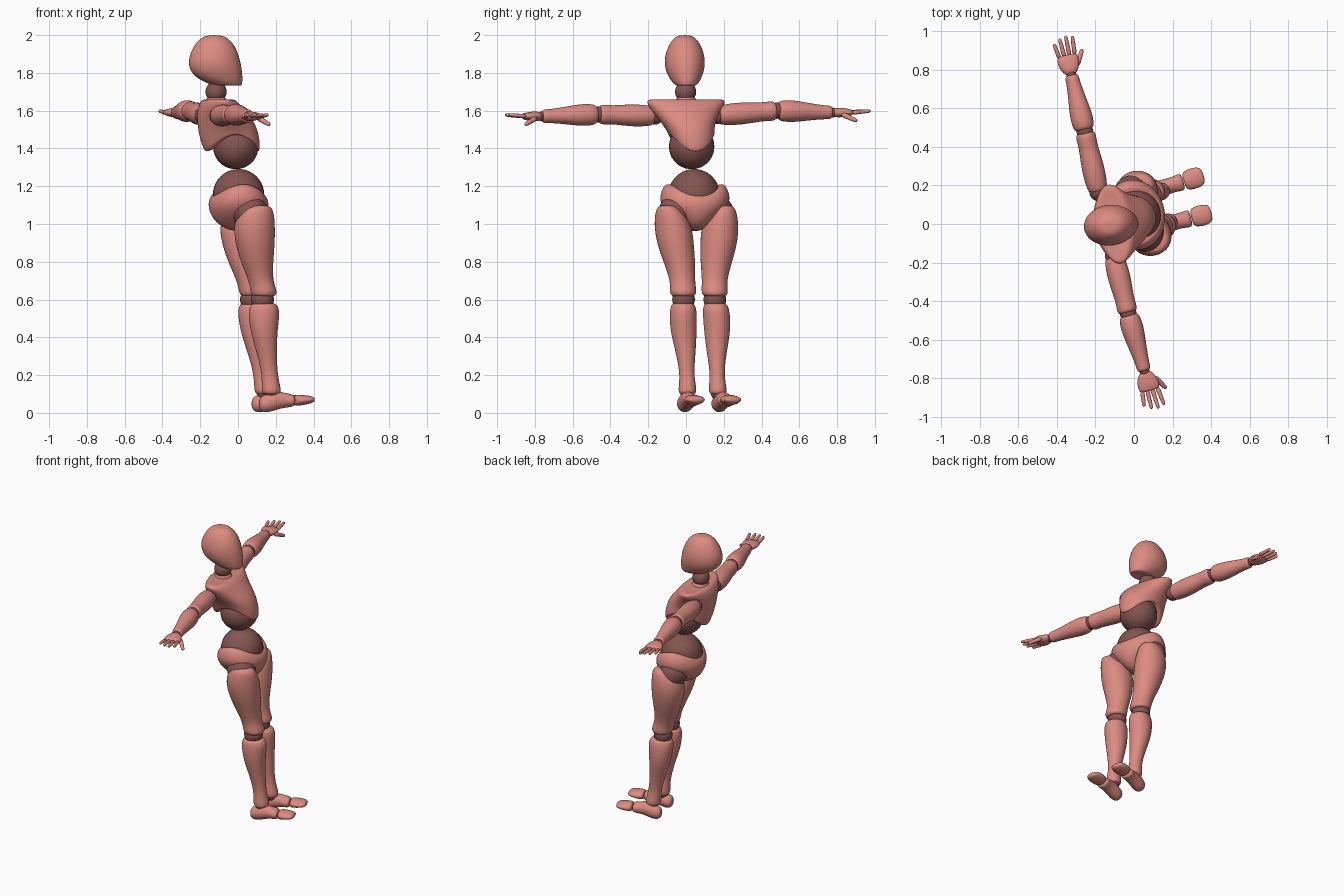
import bpy, bmesh
from math import cos, sin, pi, radians
from mathutils import Vector as V

if "Cube" in bpy.data.objects:
    bpy.data.objects.remove(bpy.data.objects["Cube"])


def material(name, rgb):
    m = bpy.data.materials.new(name)
    m.use_nodes = True
    m.diffuse_color = (*rgb, 1)
    m.node_tree.nodes["Principled BSDF"].inputs["Base Color"].default_value = (*rgb, 1)
    return m


SKIN = material("salmon", (0.72, 0.26, 0.22))
JOINT = material("dark_rose", (0.23, 0.09, 0.08))
UP = V((0, 0, 1))


def finish(name, bm, mat):
    bmesh.ops.recalc_face_normals(bm, faces=bm.faces)
    for f in bm.faces:
        f.smooth = True
    me = bpy.data.meshes.new(name)
    bm.to_mesh(me)
    bm.free()
    me.materials.append(mat)
    ob = bpy.data.objects.new(name, me)
    bpy.context.collection.objects.link(ob)
    return ob


def loft(name, sections, u, v, n=16, levels=2):
    """Skin rings (centre, radius along u, radius along v, edge dip) into one rounded part."""
    bm = bmesh.new()
    rings = []
    for c, ru, rv, *dip in sections:
        w = dip[0] if dip else 0
        ring = []
        for i in range(n):
            a = 2 * pi * i / n
            ring.append(bm.verts.new(V(c) + u * ru * cos(a) + v * rv * sin(a) - UP * w * cos(2 * a)))
        rings.append(ring)
    for r, s in zip(rings, rings[1:]):
        for i in range(n):
            j = (i + 1) % n
            bm.faces.new((r[i], r[j], s[j], s[i]))
    bm.faces.new(rings[0][::-1])
    bm.faces.new(rings[-1])
    ob = finish(name, bm, SKIN)
    mod = ob.modifiers.new("round", "SUBSURF")
    mod.levels = mod.render_levels = levels
    return ob


def ball(name, c, r, scale=(1, 1, 1), mat=JOINT):
    bm = bmesh.new()
    bmesh.ops.create_uvsphere(bm, u_segments=32, v_segments=20, radius=r)
    ob = finish(name, bm, mat)
    ob.location, ob.scale = c, scale


def heading(deg):
    a = radians(deg)
    return V((cos(a), sin(a), 0)), V((-sin(a), cos(a), 0))


# Head and neck
fwd, left = heading(6)
head = [(2.0, -.125, .035, .03), (1.985, -.125, .075, .06), (1.94, -.125, .115, .092),
        (1.87, -.127, .142, .112), (1.81, -.117, .142, .104), (1.77, -.095, .122, .085),
        (1.745, -.07, .095, .068), (1.73, -.05, .07, .05), (1.735, -.055, .03, .03)]
loft("head", [((x, -.006 + (x + .12) * .1, z), a, b) for z, x, a, b in head], fwd, left)
ball("neck_ball", (-.116, -.002, 1.70), .056)
loft("neck_base", [((-.115, 0, z), r, r) for z, r in ((1.60, .07), (1.65, .06), (1.675, .046), (1.68, .03))],
     fwd, left)

# Chest shell, with its lower edge arched up at both sides
fwd, left = heading(9)
chest = [(1.652, -.105, 0, .05, .13, 0), (1.663, -.105, 0, .075, .205, 0), (1.645, -.10, 0, .10, .218, 0),
         (1.60, -.09, 0, .128, .188, 0), (1.54, -.062, .01, .158, .15, .005),
         (1.48, -.045, .022, .164, .13, .025), (1.435, -.032, .03, .152, .124, .05),
         (1.425, -.03, .03, .14, .118, .05), (1.44, -.02, .03, .10, .09, .04)]
loft("chest", [((x, y, z), a, b, w) for z, x, y, a, b, w in chest], fwd, left)
ball("upper_belly", (-.012, .03, 1.41), .12)

# Pelvis, dipping at the front edge and narrowing to the crotch
fwd, left = heading(12)
ball("lower_belly", (.003, .043, 1.155), .136)
pelvis = [(1.175, 0, .11, .12, .03), (1.185, 0, .135, .152, .035), (1.165, .002, .152, .178, .03),
          (1.12, .003, .163, .196, .01), (1.07, .003, .160, .165, 0), (1.02, .005, .138, .105, 0),
          (.985, .012, .10, .06, 0), (.962, .015, .05, .03, 0)]
loft("pelvis", [((x, .047, z), a, b, w) for z, x, a, b, w in pelvis], fwd, left)

# Legs, given for the right and mirrored with a slight stagger for the left
THIGH = [(1.10, .115, -.10, .04, .035), (1.085, .105, -.095, .085, .065), (1.0, .085, -.07, .114, .102),
         (.9, .09, -.057, .108, .10), (.8, .10, -.035, .088, .086), (.7, .12, -.018, .065, .066),
         (.645, .137, -.015, .072, .073), (.618, .137, -.015, .066, .066), (.615, .137, -.015, .03, .03)]
SHIN = [(.582, .137, -.015, .03, .03), (.58, .137, -.015, .066, .06), (.55, .138, -.015, .085, .072),
        (.48, .137, -.015, .08, .073), (.4, .14, -.01, .068, .067), (.3, .155, 0, .052, .05),
        (.2, .168, .005, .042, .037), (.125, .177, .008, .053, .05), (.10, .178, .008, .048, .045),
        (.095, .178, .008, .02, .02)]
HEEL = [(0, .048, .02, .02), (.012, .047, .04, .042), (.05, .052, .045, .052), (.10, .068, .042, .05),
        (.15, .066, .041, .037), (.185, .065, .05, .035), (.19, .065, .02, .015)]
TOES = [(.192, .066, .02, .015), (.195, .066, .05, .032), (.24, .068, .057, .027),
        (.28, .07, .052, .021), (.30, .07, .035, .012)]


def place(side, x, y, z):
    if side == "right":
        return V((x, y, z))
    return V((x - .035 - .04 * z, .185 - .075 * z - y, z))


for side, start, turn in (("right", V((.112, -.015, 0)), 14), ("left", V((.075, .165, 0)), 17)):
    for part, secs in (("thigh", THIGH), ("shin", SHIN)):
        loft(f"{side}_{part}", [(place(side, x, y, z), a, b) for z, x, y, a, b in secs], fwd, left)
    ball(f"{side}_hip_ball", place(side, .065, -.055, 1.06), .092)
    ball(f"{side}_knee_ball", place(side, .13, -.013, .60), .06)
    ball(f"{side}_ankle_ball", place(side, .178, .008, .105), .038)
    along, across = heading(turn)
    for part, secs in (("foot", HEEL), ("toes", TOES)):
        loft(f"{side}_{part}", [(start + along * d + UP * z, a, b) for d, z, a, b in secs], across, UP)

# Arms: radii along each bone, then palm, fingers and thumb
UPPER = [(0, .02), (.01, .046), (.1, .056), (.4, .062), (.75, .049), (.92, .055), (.985, .046), (.99, .02)]
LOWER = [(.02, .02), (.025, .047), (.1, .058), (.3, .06), (.6, .046), (.88, .036), (.97, .038), (1, .02)]
PALM = [(0, .02, .015), (.008, .034, .024), (.04, .054, .027), (.08, .058, .022), (.10, .053, .016), (.105, .03, .008)]


def bone(name, a, b, radii):
    d = (b - a).normalized()
    u = d.cross(UP).normalized()
    loft(name, [(a.lerp(b, t), r, r) for t, r in radii], u, u.cross(d))


def finger(name, a, b, r):
    d = (b - a).normalized()
    u = d.cross(UP).normalized()
    shape = ((0, .9), (.3, 1.1), (.38, .85), (.62, 1), (.7, .8), (.92, .85), (1, .4))
    loft(name, [(a.lerp(b, t), r * k, r * k) for t, k in shape], u, u.cross(d), 8, 1)


ARMS = (("right", V((-.105, -.165, 1.572)), V((-.03, -.465, 1.58)), V((.055, -.765, 1.57))),
        ("left", V((-.185, .165, 1.575)), V((-.255, .48, 1.60)), V((-.325, .775, 1.59))))
for side, shoulder, elbow, wrist in ARMS:
    bone(f"{side}_upper_arm", shoulder, elbow, UPPER)
    bone(f"{side}_forearm", elbow, wrist, LOWER)
    ball(f"{side}_shoulder_ball", shoulder, .046)
    ball(f"{side}_elbow_ball", elbow, .043)
    ball(f"{side}_wrist_ball", wrist, .026)
    d = wrist - elbow
    d.z = 0
    d.normalize()
    u = d.cross(UP)
    u = u if u.x > 0 else -u
    loft(f"{side}_palm", [(wrist + d * t, a, b) for t, a, b in PALM], u, UP)
    for i, reach in enumerate((.175, .197, .205, .195)):
        k = i - 1.5
        finger(f"{side}_finger_{i + 1}", wrist + d * .095 + u * k * .027,
               wrist + d * reach + u * k * .034 + UP * .008, .0125)
    finger(f"{side}_thumb", wrist + d * .04 + u * .04 - UP * .008,
           wrist + d * .115 + u * .085 - UP * .045, .015)
